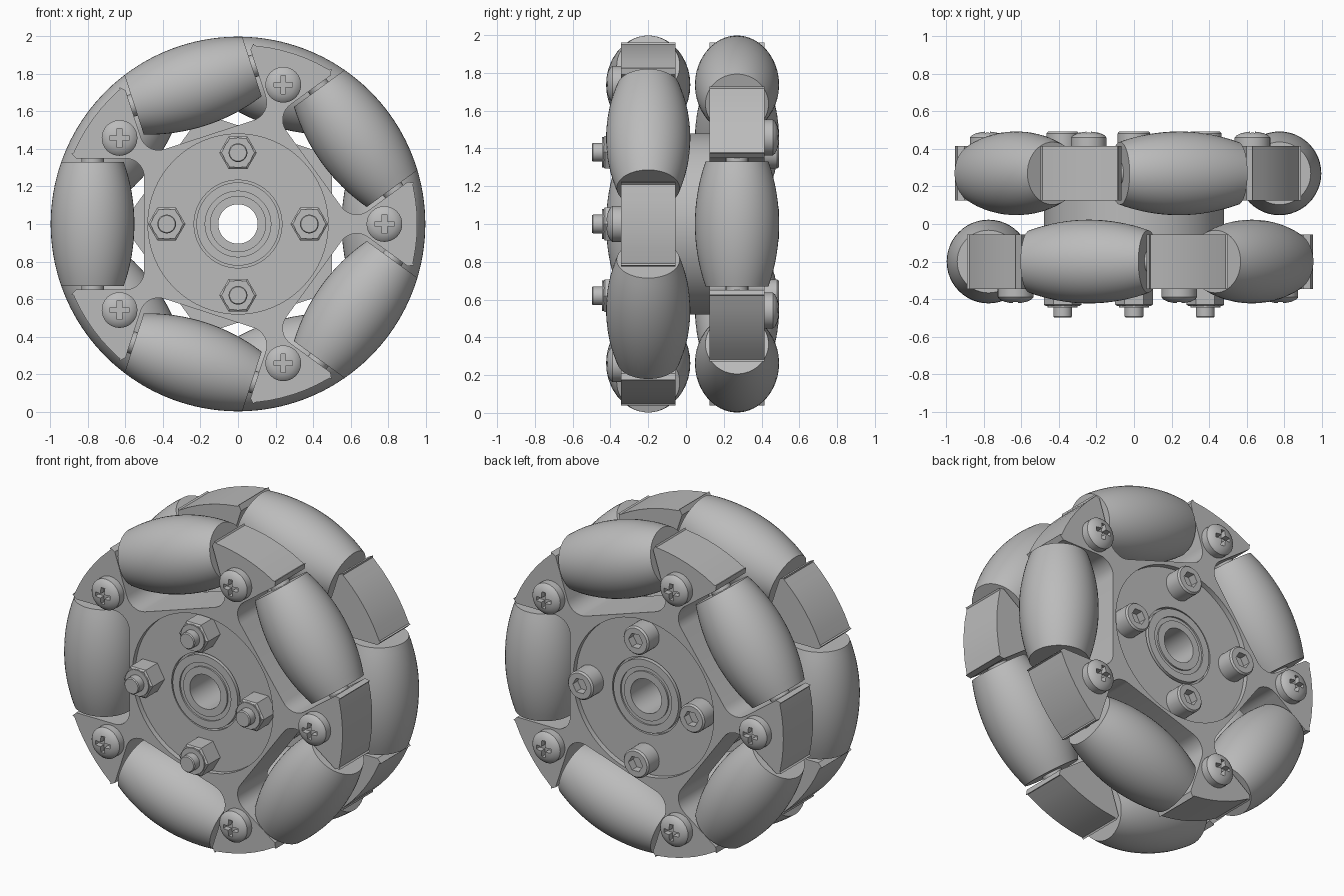
import bpy, bmesh
from math import sin, cos, pi, sqrt, radians, atan2
from mathutils import Matrix, Vector

if "Cube" in bpy.data.objects:
    bpy.data.objects.remove(bpy.data.objects["Cube"])

grey = bpy.data.materials.new("plain_grey")
grey.use_nodes = True
grey.diffuse_color = (0.5, 0.5, 0.5, 1)
grey.node_tree.nodes["Principled BSDF"].inputs["Base Color"].default_value = (0.5, 0.5, 0.5, 1)
parts = []

WHEEL_R, ROLLER_D, ROLLER_HALF = 0.998, 0.775, 0.33
BODY_R, POCKET_D, POCKET_HALF, HUB_R = 0.955, 0.5, 0.35, 0.48
THICK = 0.145
# row name, centre y, outward direction, first spoke angle
ROWS = [("front", -0.2, -1, 0), ("back", 0.27, 1, 36)]


def add(name, mesh, matrix=Matrix()):
    ob = bpy.data.objects.new(name, mesh)
    bpy.context.collection.objects.link(ob)
    ob.matrix_world = matrix
    parts.append(ob)
    return ob


def to_mesh(name, bm):
    bmesh.ops.recalc_face_normals(bm, faces=bm.faces)
    mesh = bpy.data.meshes.new(name)
    bm.to_mesh(mesh)
    bm.free()
    mesh.materials.append(grey)
    return mesh


def lathe(name, profile, segs=32, closed=False):
    """Spin (radius, height) points about local z."""
    bm = bmesh.new()
    vs = [bm.verts.new((r, 0, h)) for r, h in profile]
    edges = [bm.edges.new(p) for p in zip(vs, vs[1:])]
    if closed:
        edges.append(bm.edges.new((vs[-1], vs[0])))
    bmesh.ops.spin(bm, geom=vs + edges, cent=(0, 0, 0), axis=(0, 0, 1),
                   angle=2 * pi, steps=segs, use_duplicate=False)
    bmesh.ops.remove_doubles(bm, verts=bm.verts, dist=1e-4)
    return to_mesh(name, bm)


def cut(mesh, cutters):
    """Return the mesh with the cutter meshes removed from it."""
    target = bpy.data.objects.new("target", mesh)
    bpy.context.collection.objects.link(target)
    helpers = [target]
    for c in cutters:
        ob = bpy.data.objects.new("cutter", c)
        ob.hide_render = True
        bpy.context.collection.objects.link(ob)
        helpers.append(ob)
        mod = target.modifiers.new("cut", "BOOLEAN")
        mod.operation, mod.object, mod.solver = "DIFFERENCE", ob, "EXACT"
    dg = bpy.context.evaluated_depsgraph_get()
    result = bpy.data.meshes.new_from_object(target.evaluated_get(dg))
    for ob in helpers:
        bpy.data.objects.remove(ob)
    return result


def box(size, z):
    bm = bmesh.new()
    bmesh.ops.create_cube(bm, size=1)
    bmesh.ops.transform(bm, verts=bm.verts,
                        matrix=Matrix.Translation((0, 0, z)) @ Matrix.Diagonal((*size, 1)))
    return to_mesh("box", bm)


def polar(r, a, y):
    return Vector((r * cos(a), y, 1 + r * sin(a)))


def facing(r, a, y, out):
    """Matrix putting local z along the outward wheel axis."""
    return Matrix.Translation(polar(r, a, y)) @ Matrix.Rotation(-out * pi / 2, 4, "X")


def body_outline(start):
    """Five spokes with filleted pockets between them, as (x, z) points."""
    fillet, tip = 0.1, 0.025
    pts = []
    for i in range(5):
        a = start + radians(36 + 72 * i)
        rim = sqrt(BODY_R ** 2 - POCKET_HALF ** 2)
        right = [(rim, -POCKET_HALF - tip), (rim - tip, -POCKET_HALF)]
        for k in range(9):
            t = k / 8 * pi / 2
            right.append((POCKET_D + fillet - fillet * sin(t),
                          -POCKET_HALF + fillet - fillet * cos(t)))
        local = right + [(d, -s) for d, s in reversed(right)]
        pts += [(d * cos(a) - s * sin(a), d * sin(a) + s * cos(a)) for d, s in local]
        # rim arc over the next spoke
        half = radians(36) - atan2(POCKET_HALF + tip, rim)
        mid = a + radians(36)
        pts += [(BODY_R * cos(mid + f * half), BODY_R * sin(mid + f * half))
                for f in (-0.97, -0.6, -0.3, 0, 0.3, 0.6, 0.97)]
    return pts


def body(name, y, start):
    bm = bmesh.new()
    circle = [(HUB_R * cos(2 * pi * k / 64), HUB_R * sin(2 * pi * k / 64)) for k in range(64)]
    for loop in (body_outline(start), circle):
        vs = [bm.verts.new((px, y - THICK, pz + 1)) for px, pz in loop]
        for i, v in enumerate(vs):
            bm.edges.new((v, vs[i - 1]))
    bmesh.ops.triangle_fill(bm, edges=bm.edges, use_beauty=True, normal=(0, -1, 0))
    ext = bmesh.ops.extrude_face_region(bm, geom=bm.faces[:], use_keep_orig=True)
    moved = [g for g in ext["geom"] if isinstance(g, bmesh.types.BMVert)]
    bmesh.ops.translate(bm, verts=moved, vec=(0, 2 * THICK, 0))
    add(name, to_mesh(name, bm))


# Barrel roller whose bulge follows the wheel circle
barrel = [(0, -ROLLER_HALF)]
for k in range(17):
    t = ROLLER_HALF * (k / 8 - 1)
    barrel.append((sqrt(WHEEL_R ** 2 - t * t) - ROLLER_D, t))
barrel.append((0, ROLLER_HALF))
roller_mesh = lathe("roller", barrel, 48)
axle_mesh = lathe("axle", [(0, -0.4), (0.06, -0.4), (0.06, 0.4), (0, 0.4)], 20)

# Domed spoke screw with a cross recess
screw_mesh = cut(
    lathe("screw", [(0, -0.02), (0.095, -0.02), (0.095, 0.045), (0.085, 0.057),
                    (0.06, 0.069), (0.03, 0.076), (0, 0.078)], 36),
    [box((0.1, 0.026, 0.06), 0.07), box((0.026, 0.1, 0.06), 0.07)])

# Hub fasteners: hexagonal nut, bolt end and socket head
nut_mesh = lathe("nut", [(0, -0.03), (0.1, -0.03), (0.1, 0.085), (0.088, 0.093), (0, 0.093)], 6)
collar_mesh = lathe("collar", [(0, 0), (0.08, 0), (0.08, 0.1), (0, 0.1)], 32)
bolt_mesh = lathe("bolt_end", [(0, 0), (0.05, 0), (0.05, 0.147), (0.045, 0.153), (0, 0.153)], 28)
cap_mesh = cut(
    lathe("cap", [(0, -0.03), (0.087, -0.03), (0.087, 0.068), (0.078, 0.078), (0, 0.078)], 36),
    [lathe("socket", [(0, 0.03), (0.048, 0.03), (0.048, 0.2), (0, 0.2)], 6)])

# Pierced hub with a ringed bearing on both faces
face = [(0.105, 0.355), (0.15, 0.355), (0.15, 0.345), (0.175, 0.345), (0.175, 0.355),
        (0.222, 0.355), (0.222, 0.325), (0.234, 0.325), (0.234, 0.348), (HUB_R, 0.348)]
hub = face + [(r, -h) for r, h in reversed(face)]
add("hub", lathe("hub", hub, 64, closed=True), facing(0, 0, 0.035, -1))

for row, y, out, first in ROWS:
    start = radians(first)
    surface = y + out * THICK
    body(row + "_body", y, start)
    for i in range(5):
        spoke = start + radians(72 * i)
        add(f"{row}_spoke_screw_{i + 1}", screw_mesh, facing(0.78, spoke, surface, out))
        a = spoke + radians(36)
        m = Matrix.Translation(polar(ROLLER_D, a, y)) @ Matrix.Rotation(-a, 4, "Y")
        add(f"{row}_roller_{i + 1}", roller_mesh, m)
        add(f"{row}_axle_{i + 1}", axle_mesh, m)
    for i in range(4):
        m = facing(0.38, i * pi / 2, surface, out)
        if row == "front":
            add(f"hub_nut_{i + 1}", nut_mesh, m)
            add(f"hub_nut_collar_{i + 1}", collar_mesh, m)
            add(f"hub_bolt_end_{i + 1}", bolt_mesh, m)
        else:
            add(f"hub_bolt_head_{i + 1}", cap_mesh, m)

bpy.ops.object.select_all(action="DESELECT")
for ob in parts:
    ob.select_set(True)
bpy.context.view_layer.objects.active = parts[0]
bpy.ops.object.shade_smooth_by_angle(angle=radians(30))
